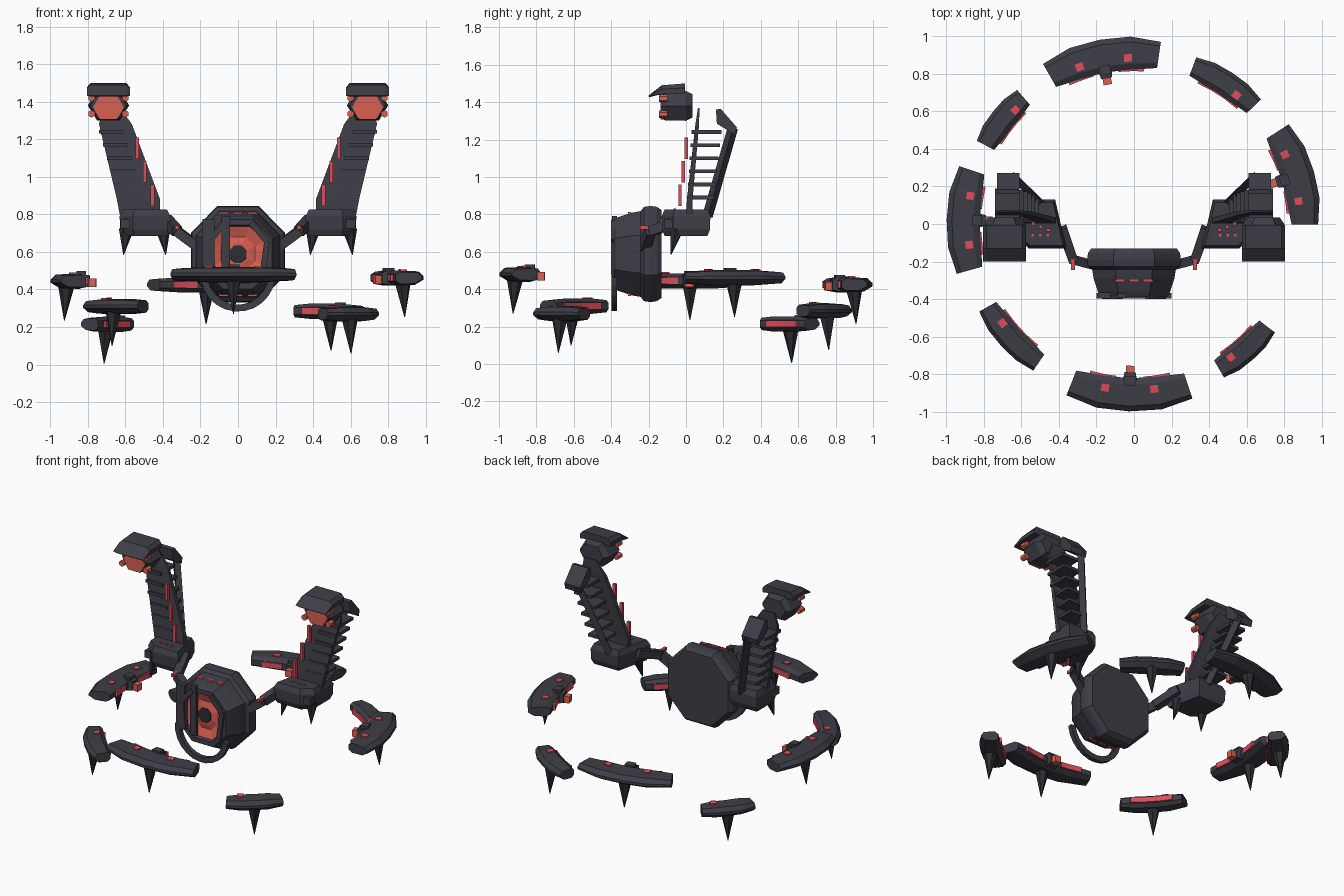
import bpy, bmesh
from math import sin, cos, radians, pi
from mathutils import Vector

old = bpy.data.objects.get("Cube")
if old:
    bpy.data.objects.remove(old, do_unlink=True)


def material(name, rgb):
    m = bpy.data.materials.new(name)
    m.use_nodes = True
    m.diffuse_color = (*rgb, 1)
    m.node_tree.nodes["Principled BSDF"].inputs["Base Color"].default_value = (*rgb, 1)
    return m


ARMOUR = material("dark_armour", (0.047, 0.047, 0.062))
SPIKE = material("spike_black", (0.026, 0.026, 0.034))
GLOW = material("glow_red", (0.72, 0.075, 0.105))
CORAL = material("coral_lens", (0.70, 0.115, 0.085))


def loft(name, rings, mat):
    """Skin a list of equal-sized point rings and cap both ends."""
    bm = bmesh.new()
    rows = [[bm.verts.new(p) for p in ring] for ring in rings]
    n = len(rows[0])
    for a, b in zip(rows, rows[1:]):
        for i in range(n):
            j = (i + 1) % n
            bm.faces.new((a[i], a[j], b[j], b[i]))
    bm.faces.new(rows[0][::-1])
    bm.faces.new(rows[-1])
    bmesh.ops.recalc_face_normals(bm, faces=bm.faces)
    me = bpy.data.meshes.new(name)
    bm.to_mesh(me)
    bm.free()
    me.materials.append(mat)
    ob = bpy.data.objects.new(name, me)
    bpy.context.collection.objects.link(ob)
    return ob


def box(name, x, y, z, mat):
    return loft(name, [[(x[0], y[0], h), (x[1], y[0], h), (x[1], y[1], h), (x[0], y[1], h)] for h in z], mat)


def beam(name, a, b, r0, r1, mat, sides=4):
    """Straight tapered bar between two points."""
    a, b = Vector(a), Vector(b)
    q = (b - a).to_track_quat('Z', 'Y')
    turn = pi / sides
    rings = [[p + q @ Vector((r * cos(turn + 2 * pi * i / sides), r * sin(turn + 2 * pi * i / sides), 0))
              for i in range(sides)] for p, r in ((a, r0), (b, r1))]
    return loft(name, rings, mat)


def polar(r, deg, z):
    return (r * cos(radians(deg)), r * sin(radians(deg)), z)


def arc(name, section, radius, z, start, end, steps, mat, taper=1.0):
    """Sweep a (radial, height) section around the centre."""
    rings = []
    for i in range(steps + 1):
        k = taper if i in (0, steps) else 1
        ang = start + (end - start) * i / steps
        rings.append([polar(radius + u * k, ang, z + v * k) for u, v in section])
    return loft(name, rings, mat)


# Floating ring of armour segments
SECTION = [(-.088, -.022), (-.088, .022), (-.055, .042), (.06, .036),
           (.088, .008), (.088, -.01), (.04, -.04), (-.055, -.044)]
SEGMENTS = [  # angle, half span, height, large
    (100.6, 19, .425, True), (16.3, 16.5, .462, True),
    (268.5, 20, .48, True), (178.7, 17, .445, True),
    (57, 12.5, .285, False), (-48.6, 11, .27, False),
    (222.5, 13, .31, False), (141.6, 10.5, .215, False)]

for ang, half, z, large in SEGMENTS:
    w = 1 if large else .74
    r = .91 if large else .895
    arc("ring_segment", [(u * w, v * .95) for u, v in SECTION], r, z,
        ang - half, ang + half, 4, ARMOUR, .8)
    beam("segment_spike", polar(r + .005, ang, z - .03), polar(r + .015, ang, z - .21), .043, .002, SPIKE, 6)
    inner = r - .088 * w
    strip = [(-.008, -.018), (-.008, .018), (.02, .018), (.02, -.018)]
    spans = [(-.75, -.25), (.25, .75)] if large else [(-.7, .7)]
    for a, b in spans:
        arc("inner_glow_strip", strip, inner, z, ang + a * half, ang + b * half, 3, GLOW)
    # square lamps on the upper face
    for off in ((-8.5, 8.5) if large else (-5.5,)):
        d = 1.35
        arc("top_lamp", [(-.02, .03), (-.02, .046), (.02, .044), (.02, .03)],
            r - .025 * w, z, ang + off - d, ang + off + d, 1, GLOW)
    if large:
        beam("link_socket", polar(.79, ang, z), polar(.84, ang, z), .042, .055, ARMOUR)
        beam("link_plug", polar(.755, ang, z - .01), polar(.795, ang, z - .01), .032, .032, CORAL)
        arc("socket_cover", [(-.02, .02), (-.02, .052), (.03, .052), (.03, .02)],
            .83, z, ang - 2, ang + 2, 1, ARMOUR)

# Central octagonal eye body
CZ = .588


def octagon(y, s, rx=.25, rz=.257):
    t = .44
    pts = [(t, 1), (1, t), (1, -t), (t, -1), (-t, -1), (-1, -t), (-1, t), (-t, 1)]
    return [(px * rx * s, y, CZ + pz * rz * s) for px, pz in pts]


loft("body_shell", [octagon(-.13, .91), octagon(-.155, .98), octagon(-.19, 1),
                    octagon(-.225, .98), octagon(-.245, .88)], ARMOUR)
loft("eye_housing", [octagon(-.23, .9), octagon(-.29, .86), octagon(-.36, .77), octagon(-.385, .72),
                     octagon(-.385, .6), octagon(-.335, .54)], ARMOUR)
loft("eye_lens", [octagon(-.32, .6), octagon(-.365, .58), octagon(-.345, .36), octagon(-.355, .22)], CORAL)
loft("eye_pupil", [octagon(-.34, .19), octagon(-.362, .18)], SPIKE)
for i in (-1, 0, 1):
    for top in (1, -1):
        zc = CZ + top * .213
        box("housing_glow_strip", (i * .075 - .025, i * .075 + .025), (-.31, -.295), (zc - .012, zc + .012), GLOW)
# angled brow plates and the hooked guard
for s in (-1, 1):
    beam("brow_plate", (s * .07, -.385, .755), (s * .155, -.385, .655), .022, .022, ARMOUR)
    beam("cheek_plate", (s * .155, -.385, .655), (s * .13, -.385, .48), .022, .022, ARMOUR)
box("guard_bar", (-.19, -.125), (-.398, -.365), (.47, .775), ARMOUR)
box("inner_guard_bar", (-.088, -.042), (-.395, -.37), (.45, .79), ARMOUR)
hook = []
for i in range(13):
    a = radians(175 + 180 * i / 12)
    hook.append([(r * cos(a), y, .482 + r * sin(a)) for r, y in
                 ((.2, -.397), (.2, -.368), (.163, -.368), (.163, -.397))])
loft("guard_hook", hook, ARMOUR)


# Mirrored arms
def outline_yz(pts, x):
    return [(x, y, z) for y, z in pts]


def hexagon(cx, y, cz, rx, rz):
    return [(cx + rx * px, y, cz + rz * pz) for px, pz in
            ((1, 0), (.55, 1), (-.55, 1), (-1, 0), (-.55, -1), (.55, -1))]


for s in (1, -1):
    # jointed connector
    joint = (s * .325, -.19, .71)
    beam("upper_connector", (s * .385, -.02, .77), joint, .04, .036, ARMOUR)
    beam("lower_connector", joint, (s * .19, -.225, .61), .036, .036, ARMOUR)
    beam("connector_lamp", (s * .325, -.245, .73), (s * .325, -.19, .73), .014, .014, GLOW)

    # shoulder block with spikes
    plan = [(.36, -.13), (.56, -.13), (.63, -.07), (.63, .13), (.42, .13)]
    rings = []
    for z, k in ((.685, .88), (.72, .99), (.79, 1), (.825, .88)):
        rings.append([(s * (.51 + (x - .51) * k), y * k, z) for x, y in plan])
    loft("shoulder_block", rings, ARMOUR)
    box("shoulder_latch", (s * .565, s * .625), (-.115, -.04), (.725, .775), ARMOUR)
    for x in (.4, .595):
        beam("shoulder_spike", (s * x, -.05, .72), (s * (x + (x - .5) * .15), -.08, .585), .04, .002, SPIKE, 6)
    for x in (.46, .5, .54):
        beam("shoulder_lamp", (s * x, -.06, .80), (s * x, -.06, .832), .01, .01, GLOW)

    # leaning blade tower
    tower = [(.8, .415, .63, .0, .035), (.88, .415, .645, .005, .035),
             (1.28, .565, .74, .05, .07), (1.37, .63, .72, .064, .072)]
    loft("tower_blade", [[(s * a, c, z), (s * b, c, z), (s * b, d, z), (s * a, d, z)]
                         for z, a, b, c, d in tower], ARMOUR)
    for i in range(6):
        t = i / 5
        z, x = .89 + .35 * t, .635 + .105 * t
        box("tower_rib", (s * (x - .13), s * x), (.005 + .025 * t, .15 + .04 * t), (z - .01, z + .01), ARMOUR)
    for i in range(3):
        x, y, z = .455 + .041 * i, -.035 + .017 * i, .845 + .125 * i
        box("tower_glow_strip", (s * (x - .01), s * (x + .01)), (y - .006, y + .012), (z, z + .115), GLOW)

    # rear strut and its cap
    beam("rear_strut", (s * .5, .115, .79), (s * .64, .25, 1.26), .028, .028, ARMOUR)
    cap = [(.16, 1.36), (.185, 1.365), (.272, 1.265), (.262, 1.225), (.165, 1.285)]
    loft("strut_cap", [outline_yz(cap, s * x) for x in (.61, .73)], ARMOUR)

    # lamp pod with visor
    px, pz = s * .69, 1.38
    loft("lamp_pod", [hexagon(px, y, pz, k * .108, k * .078) for y, k in
                      ((-.13, .88), (-.11, 1), (0, 1.02), (.035, .8))], ARMOUR)
    loft("lamp_lens", [hexagon(px, y, pz - .01, .082, .064) for y in (-.12, -.137)], CORAL)
    for dx in (-.09, .09):
        for z in (1.335, 1.42):
            beam("pod_lamp", (px + dx, -.145, z), (px + dx, -.1, z), .02, .02, CORAL, 6)
    visor = [(-.2, 1.432), (-.13, 1.49), (-.005, 1.5), (-.005, 1.45), (-.12, 1.45), (-.195, 1.427)]
    low = [(y, 1.44 + (z - 1.44) * .6) for y, z in visor]
    loft("pod_visor", [outline_yz(p, px + dx) for p, dx in
                       ((low, -.115), (visor, -.095), (visor, .095), (low, .115))], ARMOUR)
